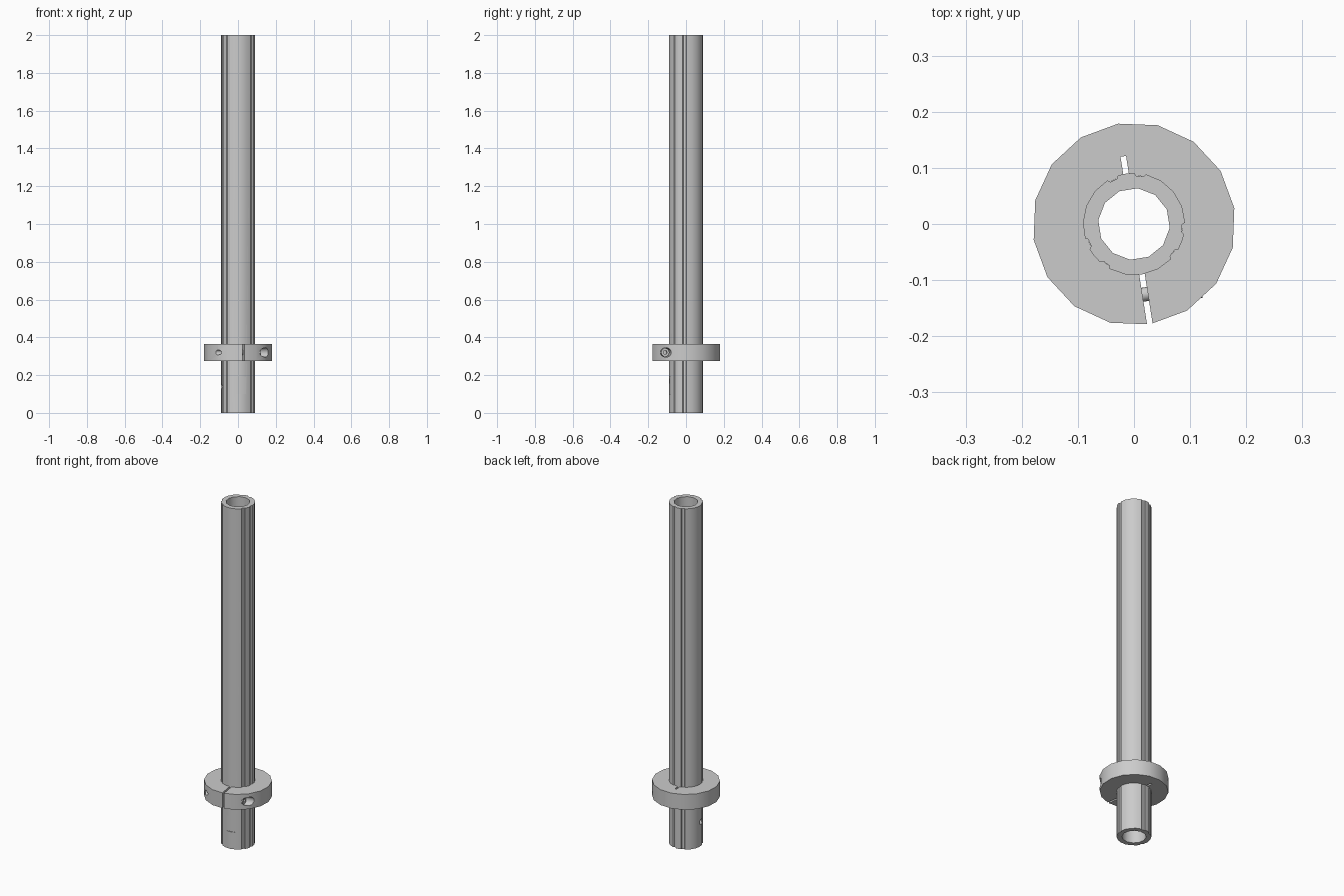
import bpy, bmesh, math
from mathutils import Matrix, Vector

cube = bpy.data.objects.get("Cube")
if cube:
    bpy.data.objects.remove(cube, do_unlink=True)

steel = bpy.data.materials.new("light_grey_metal")
steel.use_nodes = True
GREY = (0.6, 0.6, 0.6, 1)
steel.diffuse_color = GREY
steel.node_tree.nodes["Principled BSDF"].inputs["Base Color"].default_value = GREY

TURN = Matrix.Rotation(math.radians(9), 4, 'Z')      # whole assembly is twisted slightly
TO_X = Matrix.Rotation(math.radians(90), 4, 'Y')     # lays a prism along x


def polar(r, deg):
    return (r * math.cos(math.radians(deg)), r * math.sin(math.radians(deg)))


def ring(r, sides, start=90):
    return [polar(r, start + 360 * i / sides) for i in range(sides)]


def prism(name, outline, z0, z1, place=Matrix()):
    """Extrude a 2D outline from z0 to z1, then place it."""
    bm = bmesh.new()
    face = bm.faces.new([bm.verts.new((x, y, z0)) for x, y in outline])
    top = bmesh.ops.extrude_face_region(bm, geom=[face])["geom"]
    bmesh.ops.translate(bm, vec=(0, 0, z1 - z0),
                        verts=[v for v in top if isinstance(v, bmesh.types.BMVert)])
    bmesh.ops.recalc_face_normals(bm, faces=bm.faces)
    bm.transform(TURN @ place)
    mesh = bpy.data.meshes.new(name)
    bm.to_mesh(mesh)
    bm.free()
    mesh.materials.append(steel)
    obj = bpy.data.objects.new(name, mesh)
    bpy.context.collection.objects.link(obj)
    return obj


def box(name, x0, x1, y0, y1, z0, z1):
    return prism(name, [(x0, y0), (x1, y0), (x1, y1), (x0, y1)], z0, z1)


def cut(obj, *cutters):
    bpy.context.view_layer.objects.active = obj
    for c in cutters:
        mod = obj.modifiers.new("cut", 'BOOLEAN')
        mod.operation, mod.solver, mod.object = 'DIFFERENCE', 'EXACT', c
        bpy.ops.object.modifier_apply(modifier=mod.name)
        bpy.data.objects.remove(c, do_unlink=True)


def smooth(obj):
    bpy.ops.object.select_all(action='DESELECT')
    obj.select_set(True)
    bpy.context.view_layer.objects.active = obj
    bpy.ops.object.shade_smooth_by_angle(angle=math.radians(32))


# Tube outline: three pairs of shallow lengthwise grooves
R, FLOOR = 0.091, 0.086
outline = []
for k in range(3):
    mid = 90 + 120 * k
    for side in (-16, 16):
        for off, r in ((-6.5, R), (-4.5, FLOOR), (4.5, FLOOR), (6.5, R)):
            outline.append(polar(r, mid + side + off))
        if side < 0:
            outline.append(polar(R, mid))
    outline += [polar(R, mid + a) for a in (41, 60, 79)]

tube = prism("tube", outline, 0, 2)
cut(tube,
    prism("bore_cutter", ring(0.064, 12, 15), -0.1, 2.1),
    box("flat_cutter", -0.05, 0.05, -0.12, -0.086, 0.1, 0.19),
    prism("side_hole_cutter", ring(0.016, 16), -0.15, -0.03,
          Matrix.Translation((0, 0, 0.14)) @ TO_X))
smooth(tube)

# Split clamp collar with slot, relief slit and screw passage
BOLT = Matrix.Translation((0, -0.127, 0.32)) @ TO_X
collar = prism("clamp_collar", ring(0.181, 16), 0.275, 0.365)
cut(collar,
    prism("collar_bore_cutter", ring(0.0865, 24), 0.2, 0.45),
    box("slot_cutter", -0.005, 0.005, -0.25, -0.07, 0.2, 0.45),
    box("slit_cutter", -0.005, 0.005, 0.07, 0.122, 0.2, 0.45),
    prism("screw_hole_cutter", ring(0.013, 16), -0.25, 0.25, BOLT),
    prism("counterbore_cutter", ring(0.025, 16), 0.06, 0.25, BOLT))
smooth(collar)

# Clamp screw: shank and socket head
shank = prism("clamp_screw_shank", ring(0.0125, 16), -0.08, 0.07, BOLT)
smooth(shank)
head = prism("clamp_screw_head", ring(0.022, 16), 0.06, 0.1, BOLT)
cut(head, prism("socket_cutter", ring(0.011, 6), 0.08, 0.15, BOLT))
smooth(head)
